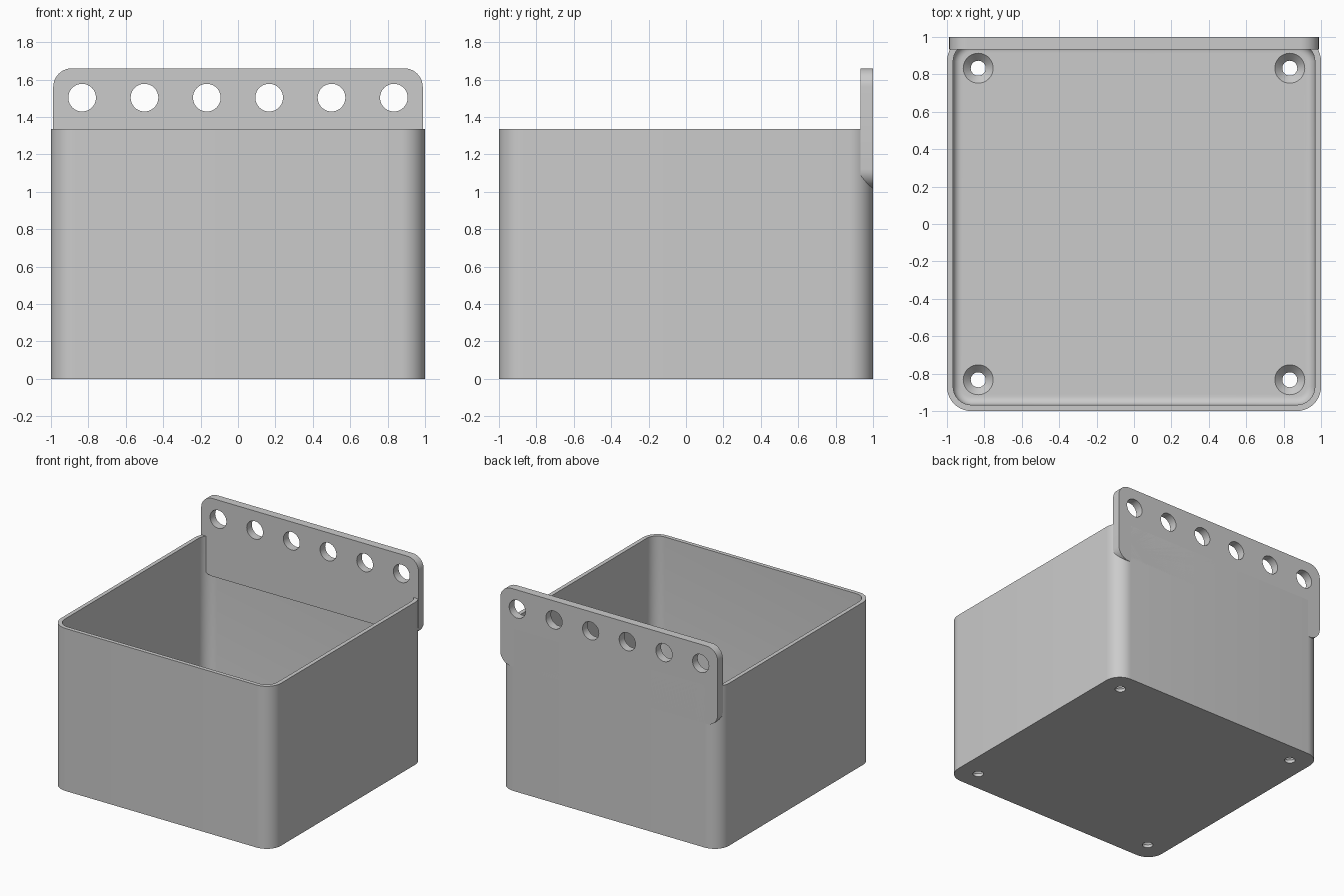
import bpy
import bmesh
import math
from math import pi, sin, cos

if "Cube" in bpy.data.objects:
    bpy.data.objects.remove(bpy.data.objects["Cube"], do_unlink=True)

grey = bpy.data.materials.new("light grey plastic")
grey.use_nodes = True
grey.diffuse_color = (0.6, 0.6, 0.6, 1)
grey.node_tree.nodes["Principled BSDF"].inputs["Base Color"].default_value = (0.6, 0.6, 0.6, 1)

HEIGHT, WALL, FLOOR = 1.335, 0.033, 0.067
CORNER, FILLET = 0.13, 0.045


def rounded_rect(hx, hy, r, steps=10):
    """Outline of a rounded rectangle, counter-clockwise."""
    pts = []
    for k, (sx, sy) in enumerate([(1, 1), (-1, 1), (-1, -1), (1, -1)]):
        for i in range(steps + 1):
            a = (k + i / steps) * pi / 2
            pts.append((sx * (hx - r) + r * cos(a), sy * (hy - r) + r * sin(a)))
    return pts


def ring(r, n=40):
    return [(r * cos(2 * pi * i / n), r * sin(2 * pi * i / n)) for i in range(n)]


def loft(name, layers):
    """Solid skinned through matching outlines, each given with its height."""
    bm = bmesh.new()
    loops = [[bm.verts.new((x, y, z)) for x, y in pts] for pts, z in layers]
    for lo, hi in zip(loops, loops[1:]):
        for i in range(len(lo)):
            j = (i + 1) % len(lo)
            bm.faces.new((lo[i], lo[j], hi[j], hi[i]))
    bm.faces.new(loops[0][::-1])
    bm.faces.new(loops[-1])
    bmesh.ops.recalc_face_normals(bm, faces=bm.faces)
    mesh = bpy.data.meshes.new(name)
    bm.to_mesh(mesh)
    bm.free()
    mesh.materials.append(grey)
    obj = bpy.data.objects.new(name, mesh)
    bpy.context.collection.objects.link(obj)
    return obj


def drill(obj, cutters):
    """Cut every cutter out of the part, then discard the cutters."""
    for c in cutters:
        c.hide_render = True
        mod = obj.modifiers.new("hole", "BOOLEAN")
        mod.operation, mod.solver, mod.object = "DIFFERENCE", "EXACT", c
    bpy.context.view_layer.update()
    cut = bpy.data.meshes.new_from_object(obj.evaluated_get(bpy.context.evaluated_depsgraph_get()))
    obj.modifiers.clear()
    obj.data = cut
    for c in cutters:
        bpy.data.objects.remove(c, do_unlink=True)


# Open bin: outer wall, rim, inner wall, rounded inner floor edge
layers = [(rounded_rect(1, 1, CORNER), 0), (rounded_rect(1, 1, CORNER), HEIGHT)]
inner, inner_r = 1 - WALL, CORNER - WALL
layers.append((rounded_rect(inner, inner, inner_r), HEIGHT))
for i in range(7):
    a = i / 6 * pi / 2
    d = FILLET * (1 - cos(a))
    layers.append((rounded_rect(inner - d, inner - d, inner_r - d),
                   FLOOR + FILLET * (1 - sin(a))))
bin_body = loft("bin_body", layers)

# Countersunk screw holes in the floor corners
screws = []
for sx in (-1, 1):
    for sy in (-1, 1):
        c = loft("screw_cutter", [(ring(0.04), -0.1), (ring(0.04), 0.025),
                                  (ring(0.08), FLOOR), (ring(0.08), FLOOR + 0.03)])
        c.location = (sx * 0.833, sy * 0.833, 0)
        screws.append(c)
drill(bin_body, screws)

# Hanging plate with rounded corners, standing at the back
BOTTOM, TOP, THICK = 1.02, 1.66, 0.067
shape = rounded_rect(0.988, (TOP - BOTTOM) / 2, 0.1)
hanging_plate = loft("hanging_plate", [(shape, 0), (shape, THICK)])
hanging_plate.rotation_euler = (pi / 2, 0, 0)
hanging_plate.location = (0, 1, (TOP + BOTTOM) / 2)

# Row of round holes along the plate
holes = []
for i in range(6):
    c = loft("hole_cutter", [(ring(0.074), -0.1), (ring(0.074), 0.1)])
    c.rotation_euler = (pi / 2, 0, 0)
    c.location = ((i - 2.5) / 3, 1 - THICK / 2, 1.503)
    holes.append(c)
drill(hanging_plate, holes)

# Smooth the curves, keep the edges sharp
bpy.ops.object.select_all(action="DESELECT")
for obj in (bin_body, hanging_plate):
    obj.select_set(True)
    bpy.context.view_layer.objects.active = obj
bpy.ops.object.shade_smooth_by_angle(angle=math.radians(30))
